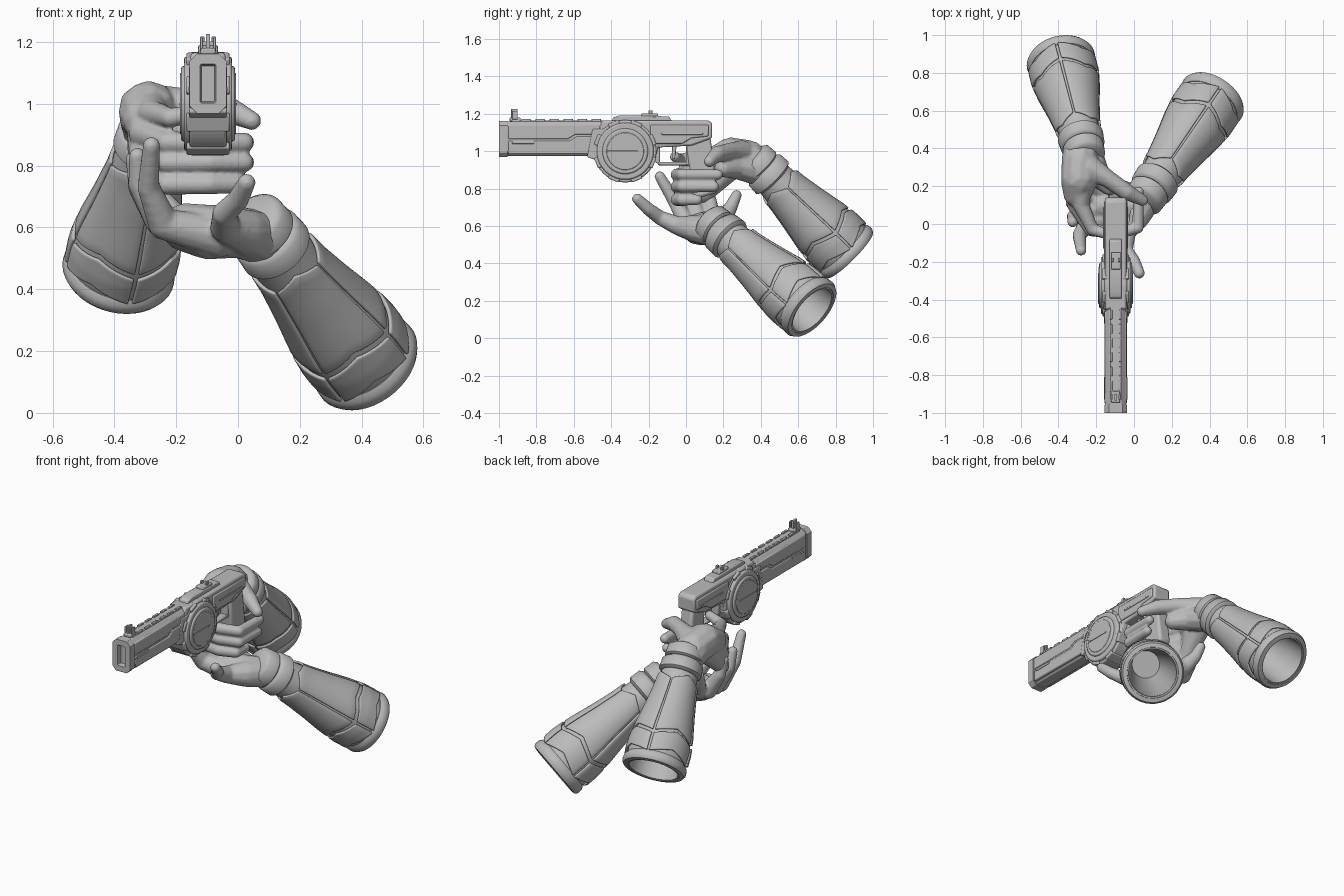
import bpy, bmesh, math
from mathutils import Vector, Matrix

old = bpy.data.objects.get("Cube")
if old:
    bpy.data.objects.remove(old)

grey = bpy.data.materials.new("plain_grey")
grey.use_nodes = True
grey.diffuse_color = (0.5, 0.5, 0.5, 1)
grey.node_tree.nodes["Principled BSDF"].inputs["Base Color"].default_value = (0.5, 0.5, 0.5, 1)

GUN_X = -0.097


def finish(name, bm, bevel=0, angle=35, matrix=None):
    bmesh.ops.recalc_face_normals(bm, faces=bm.faces)
    me = bpy.data.meshes.new(name)
    bm.to_mesh(me)
    bm.free()
    me.materials.append(grey)
    me.shade_smooth()
    me.set_sharp_from_angle(angle=math.radians(angle))
    ob = bpy.data.objects.new(name, me)
    bpy.context.collection.objects.link(ob)
    if matrix:
        ob.matrix_world = matrix
    if bevel:
        mod = ob.modifiers.new("bevel", "BEVEL")
        mod.width = bevel
        mod.segments = 2
        mod.limit_method = "ANGLE"
    return ob


def plate(name, pts, half, bevel=0.006, x=GUN_X):
    """Side outline (y, z) extruded symmetrically across x."""
    bm = bmesh.new()
    face = bm.faces.new([bm.verts.new((x - half, y, z)) for y, z in pts])
    out = bmesh.ops.extrude_face_region(bm, geom=[face])
    moved = [v for v in out["geom"] if isinstance(v, bmesh.types.BMVert)]
    bmesh.ops.translate(bm, verts=moved, vec=(2 * half, 0, 0))
    return finish(name, bm, bevel)


def block(name, y0, y1, z0, z1, half, bevel=0.005, x=GUN_X):
    return plate(name, [(y0, z0), (y1, z0), (y1, z1), (y0, z1)], half, bevel, x)


def octagon_bar(name, y0, y1, z0, z1, half, cut, bore=False):
    """Chamfered bar along y, optionally with a slot sunk in the front."""
    bm = bmesh.new()
    ring = [(half, z0 + cut), (half, z1 - cut), (half - cut, z1), (cut - half, z1),
            (-half, z1 - cut), (-half, z0 + cut), (cut - half, z0), (half - cut, z0)]
    front = bm.faces.new([bm.verts.new((GUN_X + x, y0, z)) for x, z in ring])
    out = bmesh.ops.extrude_face_region(bm, geom=[front])
    moved = [v for v in out["geom"] if isinstance(v, bmesh.types.BMVert)]
    bmesh.ops.translate(bm, verts=moved, vec=(0, y1 - y0, 0))
    if bore:
        face = min(bm.faces, key=lambda f: f.calc_center_median().y)
        bmesh.ops.inset_region(bm, faces=[face], thickness=0.037)
        bmesh.ops.inset_region(bm, faces=[face], thickness=0.005)
        bmesh.ops.translate(bm, verts=face.verts, vec=(0, 0.03, 0))
    return finish(name, bm, 0.004)


def disc(name, y, z, r, half, sides=40, bevel=0.008):
    pts = [(y + r * math.cos(math.tau * i / sides), z + r * math.sin(math.tau * i / sides))
           for i in range(sides)]
    return plate(name, pts, half, bevel)


# Gun: barrel shroud, muzzle and side armour
octagon_bar("barrel_shroud", -0.97, -0.3, 0.975, 1.16, 0.054, 0.022)
octagon_bar("muzzle", -1.0, -0.955, 0.968, 1.162, 0.06, 0.024, True)
plate("lower_shroud_plate", [(-0.95, 0.985), (-0.5, 0.985), (-0.5, 1.08), (-0.58, 1.08),
                             (-0.62, 1.055), (-0.95, 1.055)], 0.06)
plate("upper_shroud_plate", [(-0.95, 1.065), (-0.63, 1.065), (-0.59, 1.09), (-0.46, 1.09),
                             (-0.46, 1.14), (-0.95, 1.14)], 0.058)
block("barrel_vent", -0.93, -0.81, 1.04, 1.055, 0.063, 0.002)
plate("lower_bracket", [(-0.53, 0.97), (-0.42, 0.93), (-0.42, 1.12), (-0.5, 1.12)], 0.062)

# Gun: receiver
plate("receiver", [(-0.5, 1.0), (-0.17, 0.94), (-0.15, 1.02), (0.03, 1.03), (0.14, 1.07),
                   (0.14, 1.15), (0.12, 1.165), (-0.45, 1.165)], 0.056, 0.01)
plate("receiver_plate", [(-0.19, 1.04), (-0.02, 1.04), (0.03, 1.07), (0.12, 1.08),
                         (0.12, 1.14), (-0.19, 1.14)], 0.063)
block("receiver_ridge", -0.13, 0.09, 1.088, 1.098, 0.066, 0.002)
plate("top_cover", [(-0.4, 1.15), (-0.07, 1.15), (-0.09, 1.186), (-0.25, 1.19),
                    (-0.36, 1.19), (-0.39, 1.18)], 0.032)

# Gun: round drum
disc("drum_core", -0.325, 1.0, 0.167, 0.06)
disc("drum_rim", -0.325, 1.0, 0.152, 0.078)
disc("drum_cap", -0.325, 1.0, 0.122, 0.087)
disc("drum_hub", -0.325, 1.0, 0.1, 0.09, bevel=0.003)
block("drum_seam", -0.42, -0.26, 0.995, 1.003, 0.093, 0.001)
for i in range(8):
    a = math.tau * (i + 0.5) / 8
    c, s = math.cos(a), math.sin(a)
    corners = [(0.135, -0.03), (0.169, -0.03), (0.169, 0.03), (0.135, 0.03)]
    plate("drum_clamp", [(-0.325 + c * r - s * t, 1.0 + s * r + c * t) for r, t in corners], 0.07)

# Gun: rail, sights, grip and trigger
block("top_rail", -0.93, -0.42, 1.155, 1.165, 0.03, 0.003)
for i in range(6):
    for side in (-1, 1):
        block("rail_lug", -0.88 + i * 0.075, -0.83 + i * 0.075, 1.16, 1.173, 0.007, 0.003,
              GUN_X + side * 0.024)
block("front_sight_base", -0.945, -0.885, 1.16, 1.18, 0.024)
block("rear_sight_base", -0.24, -0.15, 1.18, 1.202, 0.026)
for side in (-1, 1):
    block("front_sight_ear", -0.93, -0.9, 1.17, 1.215, 0.005, 0.002, GUN_X + side * 0.021)
    block("rear_sight_ear", -0.2, -0.18, 1.19, 1.218, 0.006, 0.002, GUN_X + side * 0.018)
block("front_sight_post", -0.935, -0.9, 1.17, 1.226, 0.007, 0.002)
plate("grip", [(0.0, 1.05), (0.13, 1.08), (0.17, 0.78), (0.04, 0.74)], 0.04, 0.015)
plate("trigger", [(-0.075, 1.03), (-0.05, 1.03), (-0.06, 0.96), (-0.075, 0.955)], 0.01, 0.003)
block("guard_bottom", -0.15, 0.02, 0.925, 0.943, 0.024)
plate("guard_front", [(-0.165, 1.03), (-0.14, 1.03), (-0.14, 0.93), (-0.165, 0.94)], 0.024)
block("guard_rear", 0.0, 0.03, 0.93, 1.04, 0.024)

# Forearms: a hollow sleeve with cuffs, armour panels and an end collar
SLEEVE = [(-0.06, 0.09), (0.1, 0.104), (0.25, 0.112), (0.45, 0.133), (0.65, 0.158),
          (0.8, 0.168), (0.92, 0.167), (1.0, 0.158)]


def radius(t):
    for (a, ra), (b, rb) in zip(SLEEVE, SLEEVE[1:]):
        if t <= b:
            return ra + (rb - ra) * (t - a) / (b - a)
    return SLEEVE[-1][1]


def lathe(name, profile, length, matrix, closed=False, sides=40):
    bm = bmesh.new()
    rings = [[bm.verts.new((r * math.cos(math.tau * i / sides), r * math.sin(math.tau * i / sides),
                            t * length)) for i in range(sides)] for t, r in profile]
    pairs = list(zip(rings, rings[1:]))
    if closed:
        pairs.append((rings[-1], rings[0]))
    for lo, hi in pairs:
        for i in range(sides):
            j = (i + 1) % sides
            bm.faces.new((lo[i], lo[j], hi[j], hi[i]))
    if not closed:
        bm.faces.new(rings[0])
        bm.faces.new(rings[-1])
    return finish(name, bm, 0, 50, matrix)


def panel(name, t0, t1, a0, a1, skew, length, matrix, lift=0.001):
    """Curved armour plate over the sleeve with slanted ends."""
    bm = bmesh.new()
    n = 10
    grid = []
    for i in range(n + 1):
        u = i / n
        a = math.radians(a0 + (a1 - a0) * u)
        slant = skew * abs(2 * u - 1)
        row = []
        for k in range(n + 1):
            t = t0 + slant + (t1 - t0) * k / n
            r = radius(t) + lift
            row.append(bm.verts.new((r * math.cos(a), r * math.sin(a), t * length)))
        grid.append(row)
    for i in range(n):
        for k in range(n):
            bm.faces.new((grid[i][k], grid[i + 1][k], grid[i + 1][k + 1], grid[i][k + 1]))
    ob = finish(name, bm, 0, 35, matrix)
    mod = ob.modifiers.new("thickness", "SOLIDIFY")
    mod.thickness = 0.013
    mod.offset = 1
    bev = ob.modifiers.new("bevel", "BEVEL")
    bev.width = 0.005
    bev.segments = 2


def forearm(side, wrist, end):
    w, e = Vector(wrist), Vector(end)
    length = (e - w).length
    m = Matrix.Translation(w) @ (e - w).to_track_quat("Z", "Y").to_matrix().to_4x4()
    lathe(side + "_sleeve", SLEEVE + [(1.0, 0.14), (0.8, 0.132), (0.5, 0.105), (0.3, 0.08)],
          length, m)
    lathe(side + "_end_collar", [(0.91, 0.17), (0.935, 0.182), (0.975, 0.184), (1.0, 0.174),
                                 (1.005, 0.15), (0.96, 0.138), (0.91, 0.14)], length, m, True)
    for t, r in ((-0.1, 0.106), (0.03, 0.118)):
        lathe(side + "_wrist_cuff", [(t - 0.075, r - 0.02), (t - 0.05, r), (t + 0.04, r + 0.004),
                                     (t + 0.062, r - 0.014)], length, m)
    for a in (0, 90, 180, 270):
        panel(side + "_long_panel", 0.13, 0.66, a + 2, a + 88, 0.06, length, m)
        panel(side + "_elbow_panel", 0.69, 0.86, a + 2, a + 88, 0.06, length, m, 0.003)


RIGHT_WRIST, LEFT_WRIST = (-0.275, 0.43, 0.89), (0.1, 0.2, 0.56)
forearm("right", RIGHT_WRIST, (-0.39, 0.875, 0.445))
forearm("left", LEFT_WRIST, (0.425, 0.675, 0.15))


# Hands: overlapping balls fused into one smooth glove
def hand(name, strands):
    bm = bmesh.new()
    for strand in strands:
        for (*p, r0), (*q, r1) in zip(strand, strand[1:]):
            p, q = Vector(p), Vector(q)
            steps = max(2, int((q - p).length / 0.012))
            for i in range(steps + 1):
                f = i / steps
                bmesh.ops.create_icosphere(bm, subdivisions=2, radius=r0 + (r1 - r0) * f,
                                           matrix=Matrix.Translation(p.lerp(q, f)))
    ob = finish(name, bm, 0, 180)
    mod = ob.modifiers.new("fuse", "REMESH")
    mod.mode = "VOXEL"
    mod.voxel_size = 0.008
    mod.use_smooth_shade = True
    soft = ob.modifiers.new("soften", "SMOOTH")
    soft.iterations = 3


# Right hand holds the grip
wrist = (*RIGHT_WRIST, 0.09)
right = [[wrist, (-0.285, 0.33, 0.96, 0.102), (-0.29, 0.24, 0.975, 0.1), (-0.3, 0.16, 0.95, 0.075)],
         [(-0.28, 0.25, 1.0, 0.065), (-0.28, 0.1, 0.97, 0.045), (-0.22, -0.03, 0.955, 0.033),
          (-0.12, -0.06, 0.97, 0.028)],
         [(-0.24, 0.3, 0.99, 0.07), (-0.14, 0.24, 1.0, 0.048), (-0.04, 0.17, 0.985, 0.045),
          (0.045, 0.125, 0.945, 0.031)],
         [wrist, (-0.2, 0.27, 0.92, 0.07), (-0.13, 0.2, 0.91, 0.05)]]
for z, x, back in ((0.875, 0.02, 0.17), (0.81, 0.02, 0.15), (0.74, 0.0, 0.06)):
    right.append([(-0.29, 0.25, 0.93, 0.075), (-0.31, 0.1, z + 0.03, 0.045), (-0.23, -0.03, z, 0.036),
                  (-0.09, -0.05, z, 0.034), (x, -0.02, z, 0.032), (x + 0.005, back, z, 0.029)])
hand("right_hand", right)

# Left hand cups the grip from below
wrist = (*LEFT_WRIST, 0.09)
left = [[wrist, (0.0, 0.1, 0.585, 0.085), (-0.1, 0.08, 0.585, 0.09), (-0.17, 0.1, 0.6, 0.08)],
        [wrist, (0.02, 0.05, 0.585, 0.075), (-0.04, -0.04, 0.6, 0.052), (-0.045, -0.14, 0.645, 0.04),
         (0.0, -0.2, 0.69, 0.036), (0.028, -0.26, 0.745, 0.03)]]
for knuckle, middle, tip in (
        ((-0.24, 0.01, 0.61), (-0.29, -0.06, 0.73), (-0.28, -0.14, 0.865)),
        ((-0.25, 0.07, 0.62), (-0.32, 0.04, 0.74), (-0.325, 0.01, 0.83)),
        ((-0.25, 0.14, 0.62), (-0.32, 0.13, 0.73), (-0.335, 0.11, 0.82)),
        ((-0.21, 0.19, 0.63), (-0.26, 0.24, 0.7), (-0.28, 0.27, 0.765))):
    left.append([(-0.06, knuckle[1] * 0.6 + 0.05, 0.57, 0.07), (*knuckle, 0.052),
                 (*middle, 0.037), (*tip, 0.029)])
hand("left_hand", left)
